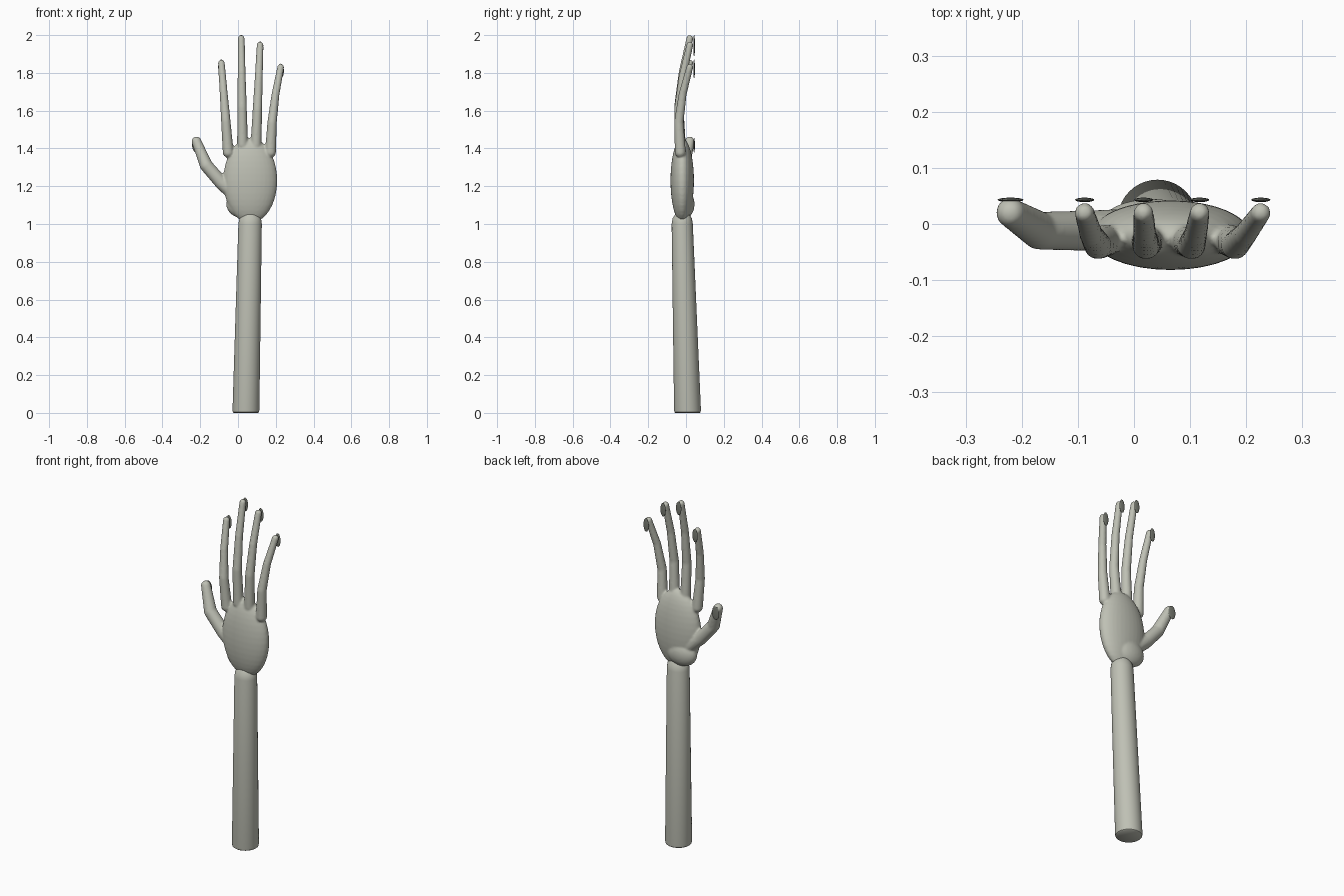
import bpy, bmesh, math
from mathutils import Vector, Matrix

cube = bpy.data.objects.get("Cube")
if cube:
    bpy.data.objects.remove(cube, do_unlink=True)


def material(name, rgb):
    mat = bpy.data.materials.new(name)
    mat.use_nodes = True
    mat.diffuse_color = (*rgb, 1)
    mat.node_tree.nodes["Principled BSDF"].inputs["Base Color"].default_value = (*rgb, 1)
    return mat


skin_mat = material("pale grey green", (0.52, 0.53, 0.46))
nail_mat = material("dark grey", (0.19, 0.20, 0.17))


def finish(name, bm, mat):
    bmesh.ops.recalc_face_normals(bm, faces=bm.faces)
    mesh = bpy.data.meshes.new(name)
    bm.to_mesh(mesh)
    bm.free()
    mesh.materials.append(mat)
    obj = bpy.data.objects.new(name, mesh)
    bpy.context.collection.objects.link(obj)
    bpy.ops.object.select_all(action="DESELECT")
    obj.select_set(True)
    bpy.context.view_layer.objects.active = obj
    bpy.ops.object.shade_smooth_by_angle(angle=math.radians(40))
    return obj


def ellipsoid(bm, centre, radii):
    matrix = Matrix.Translation(centre) @ Matrix.Diagonal((*radii, 1))
    bmesh.ops.create_uvsphere(bm, u_segments=32, v_segments=20, radius=1, matrix=matrix)


def limb(bm, joints):
    """Chain of tapered segments with a ball at every joint: (x, y, z, radius)."""
    for x, y, z, r in joints:
        ellipsoid(bm, (x, y, z), (r, r, r))
    for a, b in zip(joints, joints[1:]):
        start, end = Vector(a[:3]), Vector(b[:3])
        axis = end - start
        matrix = (Matrix.Translation((start + end) / 2)
                  @ axis.to_track_quat("Z", "Y").to_matrix().to_4x4())
        bmesh.ops.create_cone(bm, cap_ends=True, segments=24, radius1=a[3], radius2=b[3],
                              depth=axis.length, matrix=matrix)


# Forearm: straight tapered column with a softened foot and a rounded wrist end
bm = bmesh.new()
rings = []
for z, x, y, rx, ry in [(0, 0.042, 0.008, 0.064, 0.064), (0.004, 0.042, 0.008, 0.069, 0.069),
                        (0.015, 0.042, 0.008, 0.071, 0.071), (1.0, 0.064, -0.02, 0.062, 0.056),
                        (1.03, 0.065, -0.02, 0.057, 0.051), (1.05, 0.065, -0.02, 0.042, 0.038)]:
    angles = [2 * math.pi * i / 40 for i in range(40)]
    rings.append([bm.verts.new((x + rx * math.cos(t), y + ry * math.sin(t), z)) for t in angles])
for low, high in zip(rings, rings[1:]):
    for i in range(40):
        j = (i + 1) % 40
        bm.faces.new((low[i], low[j], high[j], high[i]))
bm.faces.new(rings[0])
bm.faces.new(rings[-1])
finish("forearm", bm, skin_mat)

# Hand: palm, heel pad, four fingers and thumb fused into one soft skin
bm = bmesh.new()
ellipsoid(bm, (0.065, -0.02, 1.23), (0.143, 0.062, 0.225))
ellipsoid(bm, (0.03, -0.005, 1.105), (0.092, 0.05, 0.075))

# Each finger: base x, base z, tip x, top z
fingers = {
    "index": (-0.052, 1.38, -0.088, 1.87),
    "middle": (0.024, 1.42, 0.017, 2.0),
    "ring": (0.095, 1.42, 0.117, 1.965),
    "little": (0.172, 1.38, 0.226, 1.848),
}
# Shared bend: share of the length, depth, radius
bend = [(0, -0.03, 0.029), (0.35, -0.038, 0.025), (0.68, -0.018, 0.021), (1, 0.02, 0.018)]
tips = {}
for name, (bx, bz, tx, top) in fingers.items():
    tz = top - 0.018
    sway = 0.012 if name == "little" else 0
    limb(bm, [(bx + (tx - bx) * t - sway * math.sin(math.pi * t), y, bz + (tz - bz) * t, r)
              for t, y, r in bend])
    tips[name] = (tx, tz, 0.017)
limb(bm, [(0.0, -0.01, 1.14, 0.038), (-0.085, -0.012, 1.215, 0.036),
          (-0.168, -0.012, 1.31, 0.034), (-0.22, 0.02, 1.437, 0.026)])
tips["thumb"] = (-0.22, 1.437, 0.023)
hand = finish("hand", bm, skin_mat)
remesh = hand.modifiers.new("fuse", "REMESH")
remesh.mode = "VOXEL"
remesh.voxel_size = 0.006
remesh.use_smooth_shade = True
soften = hand.modifiers.new("soften", "SMOOTH")
soften.factor = 0.5
soften.iterations = 4

# Nails: thin oval plates on the back of each tip
for name, (x, z, r) in tips.items():
    bm = bmesh.new()
    matrix = Matrix.Translation((x, 0.043, z - 0.02)) @ Matrix.Diagonal((r, 0.004, 0.039, 1))
    bmesh.ops.create_uvsphere(bm, u_segments=24, v_segments=12, radius=1, matrix=matrix)
    finish(name + "_nail", bm, nail_mat)
